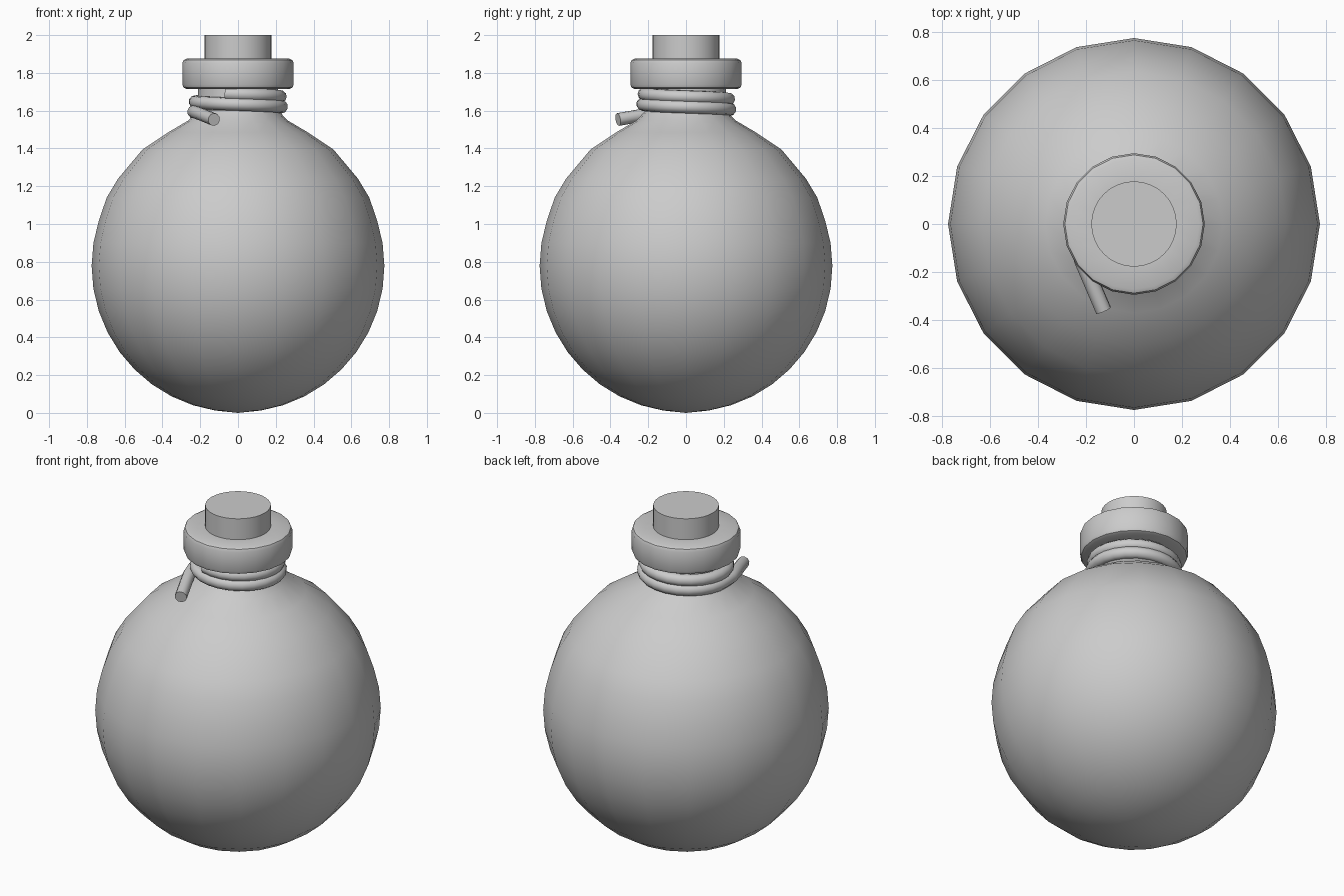
import bpy, bmesh
from math import sin, cos, pi, radians

if "Cube" in bpy.data.objects:
    bpy.data.objects.remove(bpy.data.objects["Cube"])


def smooth(obj, angle=35):
    bpy.ops.object.select_all(action='DESELECT')
    obj.select_set(True)
    bpy.context.view_layer.objects.active = obj
    bpy.ops.object.shade_smooth_by_angle(angle=radians(angle))


def lathe(name, profile, sides):
    """Revolve (radius, z) points around z; zero radius makes a pole."""
    bm = bmesh.new()
    rings = []
    for r, z in profile:
        if r == 0:
            rings.append([bm.verts.new((0, 0, z))] * sides)
        else:
            rings.append([bm.verts.new((r * cos(2 * pi * i / sides),
                                        r * sin(2 * pi * i / sides), z))
                          for i in range(sides)])
    for a, b in zip(rings, rings[1:]):
        for i in range(sides):
            j = (i + 1) % sides
            quad = [a[i], a[j], b[j], b[i]]
            bm.faces.new(list(dict.fromkeys(quad)))
    bmesh.ops.recalc_face_normals(bm, faces=bm.faces)
    mesh = bpy.data.meshes.new(name)
    bm.to_mesh(mesh)
    bm.free()
    obj = bpy.data.objects.new(name, mesh)
    bpy.context.collection.objects.link(obj)
    smooth(obj)
    return obj


# round flask body with shoulder and neck
R, CZ = 0.775, 0.778
body = [(0, 0.0)]
body += [(R * cos(radians(a)), CZ + R * sin(radians(a))) for a in range(-81, 19, 9)]
body += [(0.695, 1.14), (0.635, 1.24), (0.505, 1.395), (0.37, 1.485),
         (0.26, 1.55), (0.215, 1.60), (0.21, 1.74)]
lathe("flask_body", body, 20)

# thick bevelled lip around the neck
lathe("flask_lip", [(0.17, 1.715), (0.272, 1.715), (0.288, 1.722), (0.295, 1.738),
                    (0.295, 1.852), (0.288, 1.868), (0.272, 1.875), (0.17, 1.875)], 20)

# stopper
lathe("cork", [(0, 1.70), (0.178, 1.70), (0.178, 2.0), (0, 2.0)], 32)

# cord wound around the neck, ending in a loose tail
pts = []
steps = 44
for i in range(steps + 1):
    t = i / steps
    a = radians(-107 + 655 * t)
    r = 0.222 + 0.014 * t
    pts.append((r * cos(a), r * sin(a), 1.69 - 0.098 * t))
pts += [(-0.235, -0.09, 1.594), (-0.215, -0.155, 1.588), (-0.185, -0.225, 1.577),
        (-0.127, -0.36, 1.553)]
curve = bpy.data.curves.new("neck_cord", 'CURVE')
curve.dimensions = '3D'
curve.bevel_depth = 0.034
curve.bevel_resolution = 3
curve.use_fill_caps = True
spline = curve.splines.new('POLY')
spline.points.add(len(pts) - 1)
for p, co in zip(spline.points, pts):
    p.co = (*co, 1)
cord = bpy.data.objects.new("neck_cord", curve)
bpy.context.collection.objects.link(cord)
bpy.ops.object.select_all(action='DESELECT')
cord.select_set(True)
bpy.context.view_layer.objects.active = cord
bpy.ops.object.convert(target='MESH')
smooth(bpy.context.view_layer.objects.active, 50)
